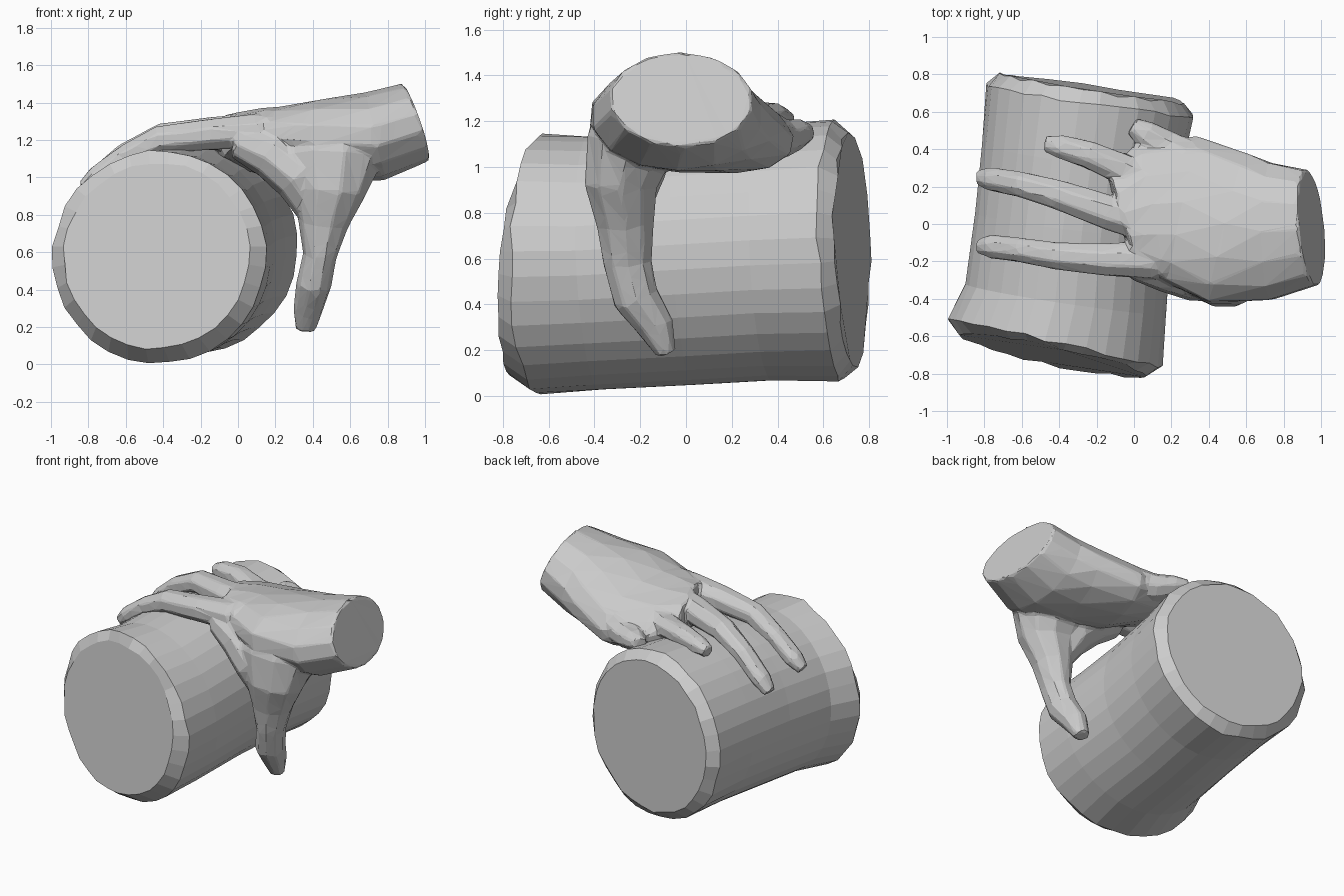
import bpy, bmesh, math, random
from mathutils import Vector

random.seed(4)


def loft(name, sections, hint, n, jitter=()):
    """Skin elliptical rings: (x, y, z, half side, half up, roll)."""
    pts = [Vector(s[:3]) for s in sections]
    hint = Vector(hint)
    bm = bmesh.new()
    rings = []
    for i, s in enumerate(sections):
        t = (pts[min(i + 1, len(pts) - 1)] - pts[max(i - 1, 0)]).normalized()
        side = t.cross(hint).normalized()
        up = side.cross(t)
        roll = s[5] if len(s) > 5 else 0
        ring = []
        for k in range(n):
            a = math.tau * (k + 0.5) / n
            u, v = s[3] * math.cos(a), s[4] * math.sin(a)
            u, v = (u * math.cos(roll) - v * math.sin(roll),
                    u * math.sin(roll) + v * math.cos(roll))
            p = pts[i] + side * u + up * v
            if i in jitter:
                p += t * random.uniform(-0.01, 0.01)
                p += (pts[i] - p) * random.uniform(-0.01, 0.015)
            ring.append(bm.verts.new(p))
        rings.append(ring)
    for r, q in zip(rings, rings[1:]):
        for k in range(n):
            j = (k + 1) % n
            bm.faces.new((r[k], r[j], q[j], q[k]))
    bm.faces.new(rings[0])
    bm.faces.new(rings[-1])
    bmesh.ops.recalc_face_normals(bm, faces=bm.faces[:])
    me = bpy.data.meshes.new(name)
    bm.to_mesh(me)
    bm.free()
    ob = bpy.data.objects.new(name, me)
    bpy.context.collection.objects.link(ob)
    return ob


# Log: tilted cylinder with rough, chamfered ends
loft("log", [
    (-0.435, -0.705, 0.582, 0.51, 0.50),
    (-0.42, -0.635, 0.575, 0.585, 0.572),
    (-0.365, -0.40, 0.58, 0.545, 0.555),
    (-0.325, 0.00, 0.605, 0.53, 0.56),
    (-0.28, 0.35, 0.625, 0.54, 0.56),
    (-0.235, 0.66, 0.636, 0.56, 0.57),
    (-0.225, 0.725, 0.638, 0.50, 0.51)], (0, 0, 1), 32, (0, 1, 5, 6))

# Wrist and palm, with the little-finger side sloping down
palm = loft("hand", [
    (0.95, -0.02, 1.295, 0.315, 0.22),
    (0.73, -0.04, 1.22, 0.375, 0.24),
    (0.50, -0.02, 1.20, 0.42, 0.225, -0.08),
    (0.25, 0.08, 1.175, 0.41, 0.19, -0.2),
    (0.08, 0.07, 1.205, 0.38, 0.15, -0.22),
    (-0.07, 0.03, 1.225, 0.27, 0.115, -0.15)], (0, 0, 1), 14)
parts = [palm]

# Thumb hanging down beside the log
parts.append(loft("thumb", [
    (0.50, -0.16, 1.25, 0.21, 0.20),
    (0.485, -0.25, 1.08, 0.20, 0.28),
    (0.485, -0.285, 0.92, 0.165, 0.20),
    (0.455, -0.265, 0.75, 0.13, 0.135),
    (0.437, -0.255, 0.58, 0.11, 0.09),
    (0.405, -0.22, 0.43, 0.105, 0.095),
    (0.375, -0.13, 0.30, 0.083, 0.08),
    (0.36, -0.085, 0.185, 0.045, 0.055)], (1, 0, 0), 10))

# Web of skin between thumb and index finger
parts.append(loft("thumb_web", [
    (0.00, -0.2, 1.20, 0.10, 0.10),
    (0.18, -0.22, 1.13, 0.15, 0.14),
    (0.34, -0.25, 1.00, 0.17, 0.15),
    (0.43, -0.26, 0.80, 0.10, 0.10)], (1, 0, 1), 10))

# Fingers wrapped over the log
fingers = {
    "index_finger": [
        (0.12, -0.19, 1.25, 0.11, 0.10), (-0.15, -0.19, 1.23, 0.093, 0.088),
        (-0.42, -0.17, 1.20, 0.078, 0.08), (-0.60, -0.14, 1.11, 0.07, 0.068),
        (-0.76, -0.12, 1.0, 0.068, 0.06), (-0.825, -0.12, 0.945, 0.045, 0.04)],
    "middle_finger": [
        (0.12, 0.00, 1.25, 0.12, 0.10), (-0.13, 0.06, 1.235, 0.10, 0.095),
        (-0.40, 0.155, 1.215, 0.085, 0.08), (-0.60, 0.21, 1.12, 0.073, 0.068),
        (-0.76, 0.24, 0.99, 0.068, 0.062), (-0.825, 0.25, 0.925, 0.045, 0.04)],
    "ring_finger": [
        (0.14, 0.20, 1.21, 0.12, 0.10), (-0.03, 0.28, 1.20, 0.09, 0.08),
        (-0.24, 0.37, 1.215, 0.078, 0.072), (-0.40, 0.415, 1.2, 0.067, 0.062),
        (-0.475, 0.43, 1.185, 0.045, 0.04)],
    "little_finger": [
        (0.32, 0.32, 1.15, 0.12, 0.12), (0.17, 0.41, 1.125, 0.10, 0.09),
        (0.06, 0.48, 1.145, 0.08, 0.07), (-0.01, 0.525, 1.15, 0.05, 0.045)],
}
for name, sec in fingers.items():
    parts.append(loft(name, sec, (0, 0, 1), 8))

# Fuse palm, thumb and fingers into one low-poly hand
for p in parts:
    p.select_set(True)
bpy.context.view_layer.objects.active = palm
bpy.ops.object.join()
fuse = palm.modifiers.new("fuse", "REMESH")
fuse.mode, fuse.voxel_size = "VOXEL", 0.012
soften = palm.modifiers.new("soften", "SMOOTH")
soften.iterations = 6
reduce = palm.modifiers.new("reduce", "DECIMATE")
reduce.ratio = 0.025
for m in ("fuse", "soften", "reduce"):
    bpy.ops.object.modifier_apply(modifier=m)
for f in palm.data.polygons:
    f.use_smooth = False
